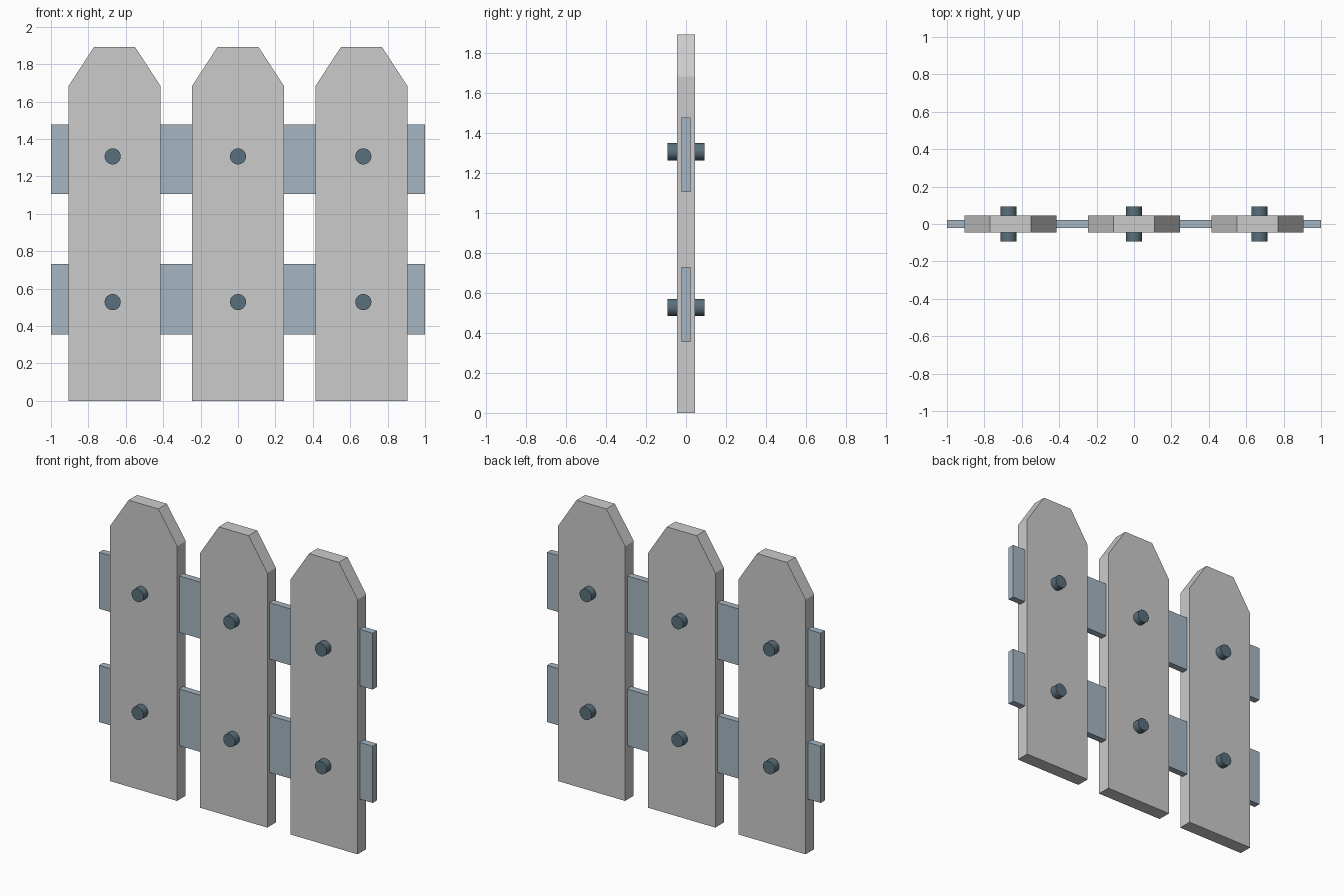
import bpy, bmesh
from math import pi

if "Cube" in bpy.data.objects:
    bpy.data.objects.remove(bpy.data.objects["Cube"])


def material(name, rgb):
    m = bpy.data.materials.new(name)
    m.diffuse_color = (*rgb, 1)
    m.use_nodes = True
    m.node_tree.nodes["Principled BSDF"].inputs["Base Color"].default_value = m.diffuse_color
    return m


rail_mat = material("blue_grey_rail", (0.38, 0.47, 0.54))
bolt_mat = material("dark_bolt", (0.10, 0.16, 0.20))


def extrude_profile(name, points, depth, x=0, mat=None):
    """Extrude an x-z outline along y, centred on y = 0."""
    bm = bmesh.new()
    face = bm.faces.new([bm.verts.new((px + x, -depth / 2, pz)) for px, pz in points])
    new = bmesh.ops.extrude_face_region(bm, geom=[face])["geom"]
    verts = [g for g in new if isinstance(g, bmesh.types.BMVert)]
    bmesh.ops.translate(bm, verts=verts, vec=(0, depth, 0))
    bmesh.ops.recalc_face_normals(bm, faces=bm.faces)
    mesh = bpy.data.meshes.new(name)
    bm.to_mesh(mesh)
    bm.free()
    if mat:
        mesh.materials.append(mat)
    obj = bpy.data.objects.new(name, mesh)
    bpy.context.collection.objects.link(obj)


# Pickets with clipped tops
right_half = [(0.246, 0), (0.246, 1.683), (0.109, 1.893)]
picket = right_half + [(-x, z) for x, z in reversed(right_half)]
for side, x in (("left", -0.66), ("middle", 0), ("right", 0.66)):
    extrude_profile(f"picket_{side}", picket, 0.09, x)

# Horizontal rails running through the pickets
for level, z0, z1 in (("lower", 0.356, 0.731), ("upper", 1.105, 1.478)):
    extrude_profile(f"rail_{level}", [(-1, z0), (1, z0), (1, z1), (-1, z1)],
                    0.044, mat=rail_mat)

# Bolts through each picket, protruding front and back
for level, z in (("lower", 0.528), ("upper", 1.307)):
    for side, x in (("left", -0.67), ("middle", 0), ("right", 0.67)):
        bpy.ops.mesh.primitive_cylinder_add(vertices=32, radius=0.043, depth=0.185,
                                            location=(x, 0, z), rotation=(pi / 2, 0, 0))
        bolt = bpy.context.object
        bolt.name = f"bolt_{level}_{side}"
        bolt.data.materials.append(bolt_mat)
        bpy.ops.object.shade_smooth_by_angle()
